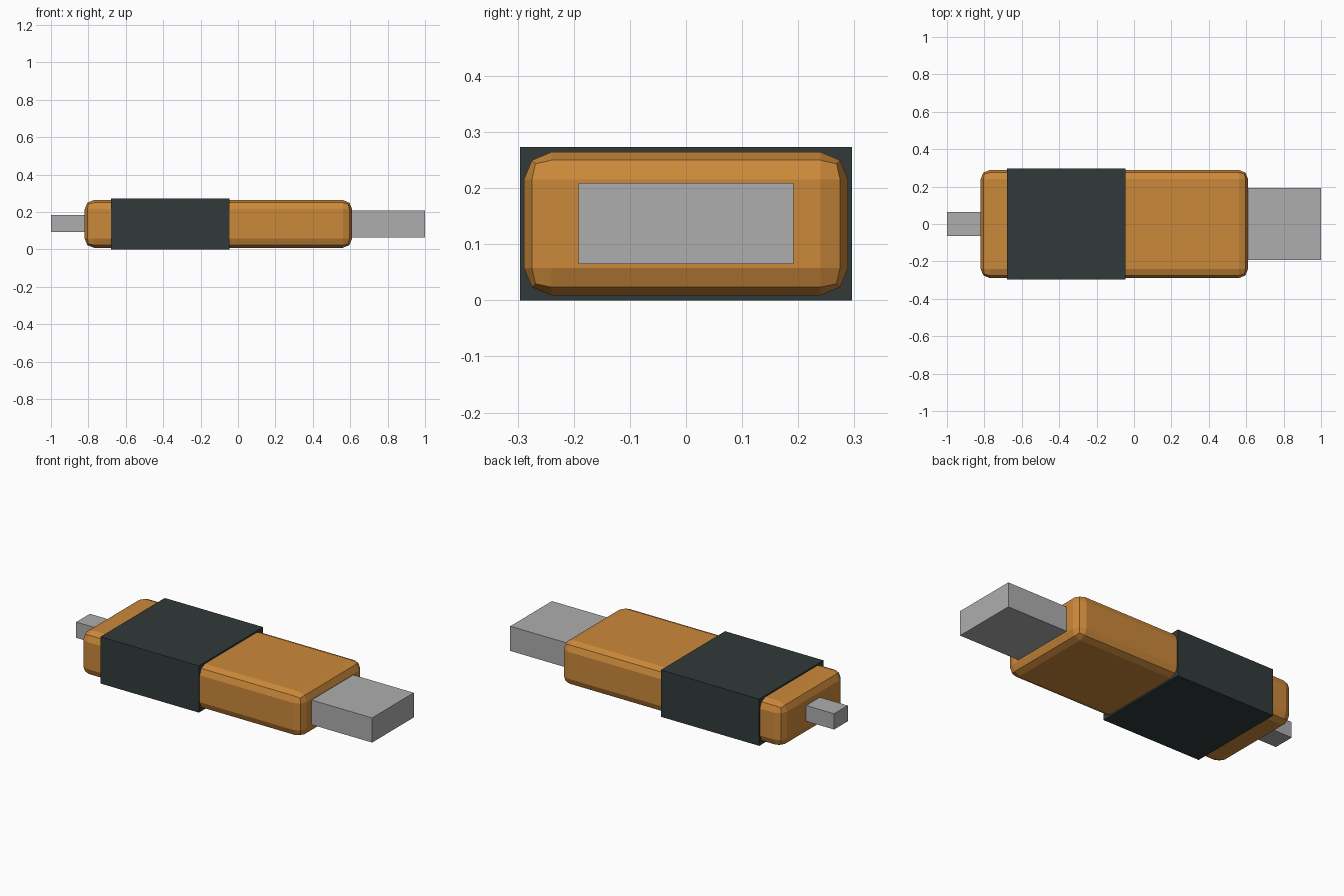
import bpy

cube = bpy.data.objects.get("Cube")
if cube:
    bpy.data.objects.remove(cube, do_unlink=True)


def make_material(name, rgb):
    mat = bpy.data.materials.new(name)
    mat.use_nodes = True
    color = (*rgb, 1.0)
    mat.diffuse_color = color
    for node in mat.node_tree.nodes:
        if node.type == 'BSDF_PRINCIPLED':
            node.inputs["Base Color"].default_value = color
    return mat


def box(name, x0, x1, width, z0, z1, mat, bevel=0.0):
    """Box spanning x0..x1 and z0..z1, centred on y, with optional rounded edges."""
    bpy.ops.mesh.primitive_cube_add(size=1)
    obj = bpy.context.object
    obj.name = obj.data.name = name
    obj.location = ((x0 + x1) / 2, 0, (z0 + z1) / 2)
    obj.scale = (x1 - x0, width, z1 - z0)
    bpy.ops.object.transform_apply(location=False, rotation=False, scale=True)
    obj.data.materials.append(mat)
    if bevel:
        mod = obj.modifiers.new("rounded_edges", 'BEVEL')
        mod.width = bevel
        mod.segments = 2
        mod.limit_method = 'NONE'
    return obj


orange = make_material("orange plastic", (0.60, 0.25, 0.043))
charcoal = make_material("charcoal sleeve", (0.032, 0.042, 0.042))
metal = make_material("grey metal", (0.42, 0.42, 0.43))

# Rounded case
box("case", -0.82, 0.61, 0.578, 0.009, 0.264, orange, bevel=0.049)
# Sliding sleeve around the case
box("sleeve", -0.68, -0.045, 0.592, 0.0, 0.273, charcoal)
# Plugs at both ends, seated inside the case
box("large_plug", 0.55, 1.0, 0.384, 0.065, 0.209, metal)
box("small_plug", -1.0, -0.76, 0.126, 0.092, 0.184, metal)
